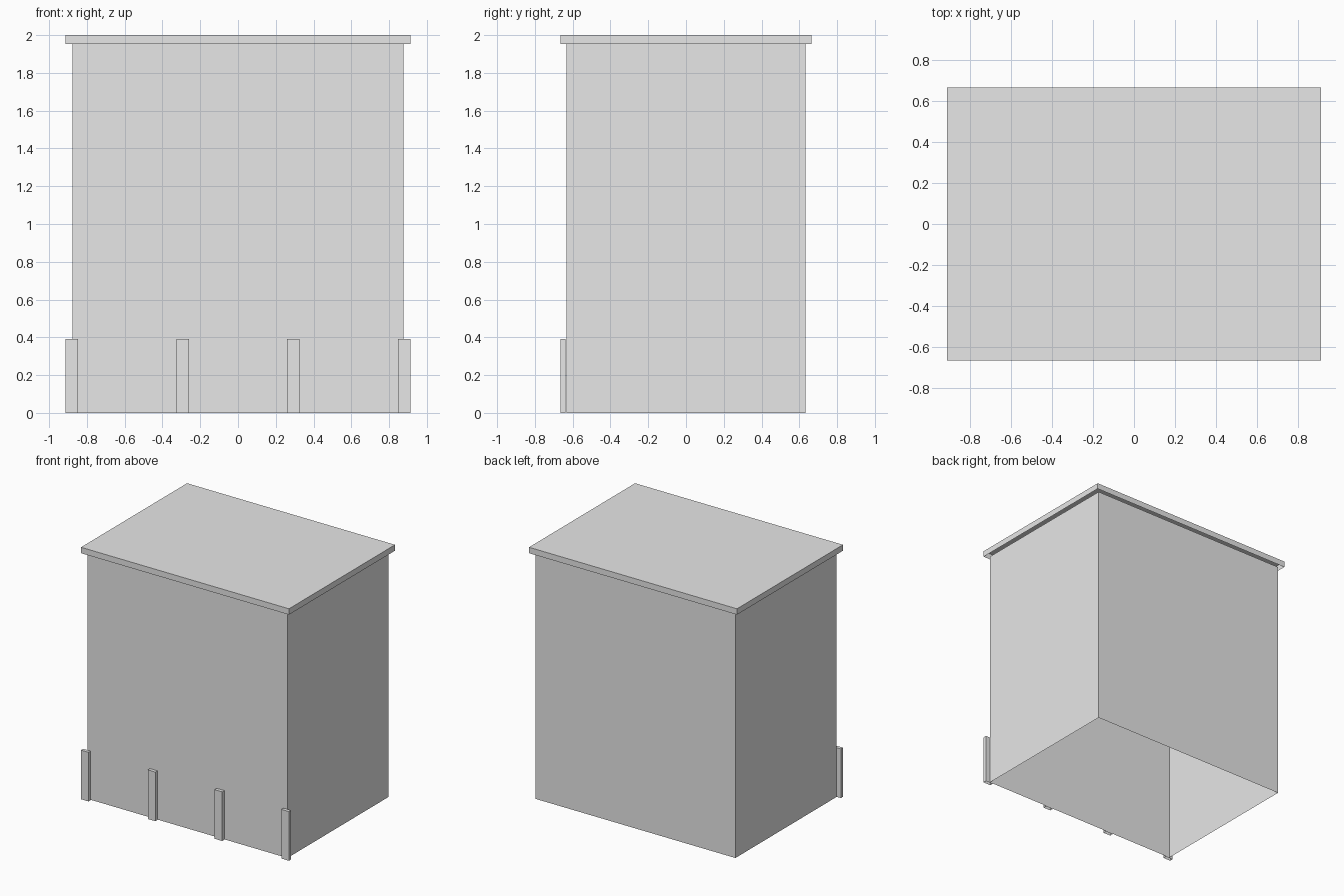
import bpy, bmesh

if "Cube" in bpy.data.objects:
    bpy.data.objects.remove(bpy.data.objects["Cube"])

# One plain grey for everything
grey = bpy.data.materials.new("light_grey")
grey.diffuse_color = (0.8, 0.8, 0.8, 1.0)
grey.use_nodes = True
grey.node_tree.nodes["Principled BSDF"].inputs["Base Color"].default_value = grey.diffuse_color


def open_box(name, x, y, z):
    """Box spanning the (min, max) ranges, with its underside left open."""
    bm = bmesh.new()
    bmesh.ops.create_cube(bm, size=1)
    for v in bm.verts:
        v.co = [r[0] if c < 0 else r[1] for c, r in zip(v.co, (x, y, z))]
    bm.normal_update()
    under = [f for f in bm.faces if f.normal.z < -0.5]
    bmesh.ops.delete(bm, geom=under, context='FACES')
    mesh = bpy.data.meshes.new(name)
    bm.to_mesh(mesh)
    bm.free()
    mesh.materials.append(grey)
    obj = bpy.data.objects.new(name, mesh)
    bpy.context.collection.objects.link(obj)
    return obj


ROOF_X, ROOF_Y = 0.913, 0.665
WALL_X, WALL_Y = 0.877, 0.633
EAVE = 1.953

# Main block and overhanging roof cap, both hollow underneath
open_box("walls", (-WALL_X, WALL_X), (-WALL_Y, WALL_Y), (0, EAVE))
open_box("roof_cap", (-ROOF_X, ROOF_X), (-ROOF_Y, ROOF_Y), (EAVE, 2.0))

# Four short posts evenly spaced along the front
POST_HALF = 0.033
for i in range(4):
    cx = (i - 1.5) * 2 * (ROOF_X - POST_HALF) / 3
    open_box(f"front_post_{i + 1}", (cx - POST_HALF, cx + POST_HALF),
             (-ROOF_Y, -0.638), (0, 0.39))
